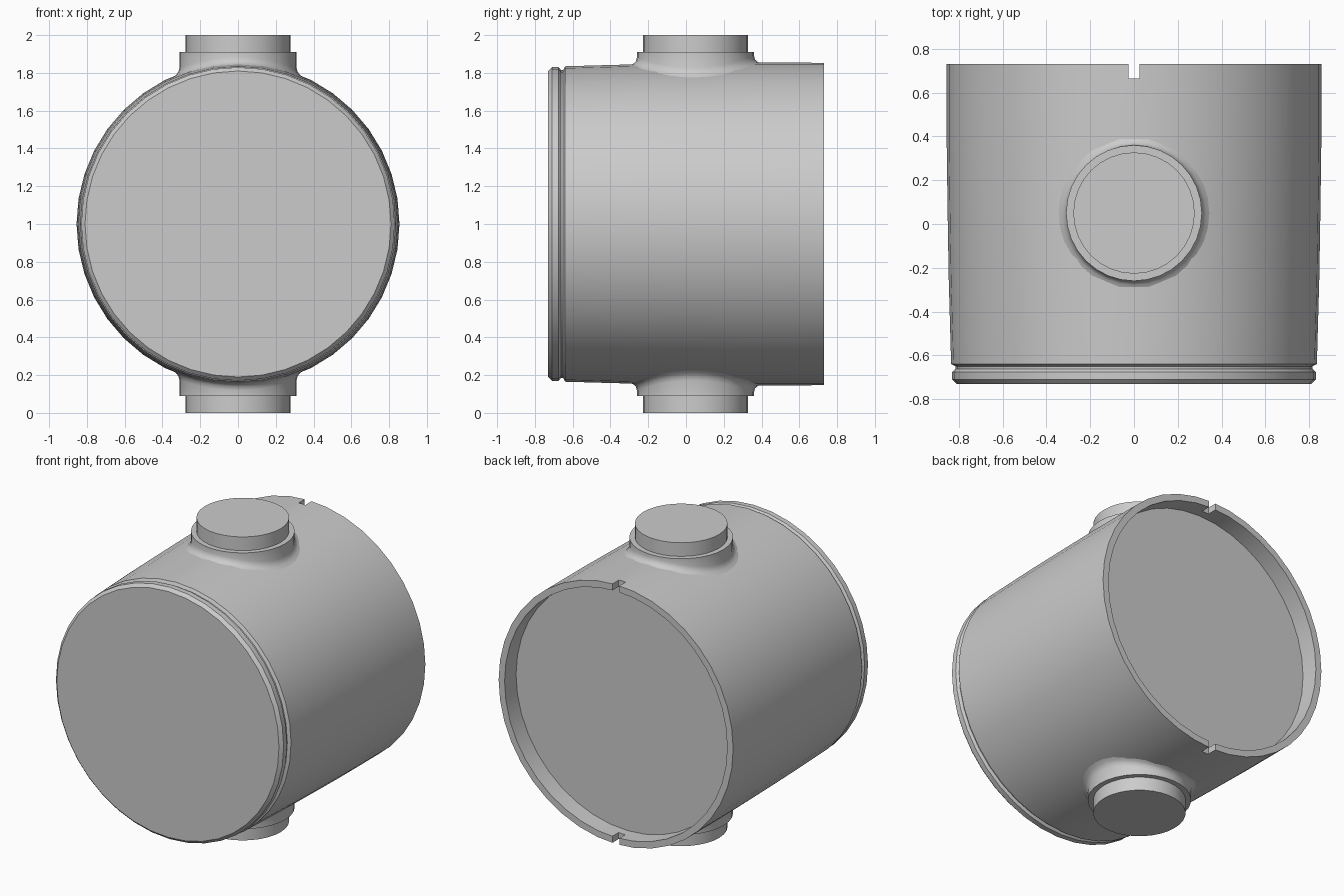
import bpy, bmesh, math

if "Cube" in bpy.data.objects:
    bpy.data.objects.remove(bpy.data.objects["Cube"], do_unlink=True)

metal = bpy.data.materials.new("plain grey")
grey = (0.6, 0.6, 0.6, 1)
metal.diffuse_color = grey
metal.use_nodes = True
metal.node_tree.nodes["Principled BSDF"].inputs["Base Color"].default_value = grey

CENTRE_Z = 1.0
BOSS_Y = 0.05
# Gently tapering outer wall: (y, radius), front to back
WALL = [(-0.64, 0.835), (-0.25, 0.846), (0.05, 0.851), (0.35, 0.855), (0.73, 0.855)]


def wall_radius(y):
    for (y0, r0), (y1, r1) in zip(WALL, WALL[1:]):
        if y <= y1:
            return r0 + (r1 - r0) * (y - y0) / (y1 - y0)
    return WALL[-1][1]


def skin(name, rings, cap_start, cap_end, smooth_angle):
    """Join rings of points with quads, optionally closing the ends."""
    bm = bmesh.new()
    loops = [[bm.verts.new(p) for p in ring] for ring in rings]
    for a, b in zip(loops, loops[1:]):
        for i in range(len(a)):
            j = (i + 1) % len(a)
            bm.faces.new((a[i], a[j], b[j], b[i]))
    if cap_start:
        bm.faces.new(loops[0])
    if cap_end:
        bm.faces.new(loops[-1])
    bmesh.ops.recalc_face_normals(bm, faces=bm.faces)
    mesh = bpy.data.meshes.new(name)
    bm.to_mesh(mesh)
    bm.free()
    mesh.materials.append(metal)
    obj = bpy.data.objects.new(name, mesh)
    bpy.context.collection.objects.link(obj)
    smooth(obj, smooth_angle)
    return obj


def smooth(obj, degrees):
    bpy.ops.object.select_all(action='DESELECT')
    obj.select_set(True)
    bpy.context.view_layer.objects.active = obj
    bpy.ops.object.shade_smooth_by_angle(angle=math.radians(degrees))


def angles(count):
    return [math.tau * i / count for i in range(count)]


# Drum body: chamfered front bead, groove, wall, rim and recessed back
profile = [(-0.73, 0.81), (-0.71, 0.83), (-0.675, 0.83), (-0.662, 0.815), (-0.65, 0.815)]
profile += WALL + [(0.73, 0.812), (0.61, 0.812)]
rings = [[(r * math.sin(t), y, CENTRE_Z + r * math.cos(t)) for t in angles(40)]
         for y, r in profile]
body = skin("drum_body", rings, True, True, 30)

# Notches cut through the back rim, top and bottom
bpy.ops.mesh.primitive_cube_add(size=1, location=(0, 0.715, CENTRE_Z))
cutter = bpy.context.object
cutter.name = "notch_cutter"
cutter.scale = (0.05, 0.1, 2)
cutter.hide_render = True
cut = body.modifiers.new("notches", 'BOOLEAN')
cut.object = cutter
cut.operation = 'DIFFERENCE'
cut.solver = 'EXACT'
bpy.context.view_layer.objects.active = body
bpy.ops.object.modifier_apply(modifier=cut.name)
bpy.data.objects.remove(cutter, do_unlink=True)
smooth(body, 30)


# Stepped bosses with a small fillet that follows the drum wall
def boss(name, side):
    rings = []
    for r, lift in [(0.345, -0.003), (0.328, 0.004), (0.316, 0.015), (0.31, 0.035)]:
        ring = []
        for t in angles(32):
            x, y = r * math.cos(t), BOSS_Y + r * math.sin(t)
            z = math.sqrt(wall_radius(y) ** 2 - x * x) + lift
            ring.append((x, y, CENTRE_Z + side * z))
        rings.append(ring)
    for r, z in [(0.31, 0.91), (0.277, 0.91), (0.277, 1.0)]:
        rings.append([(r * math.cos(t), BOSS_Y + r * math.sin(t), CENTRE_Z + side * z)
                      for t in angles(32)])
    return skin(name, rings, False, True, 40)


boss("top_boss", 1)
boss("bottom_boss", -1)
